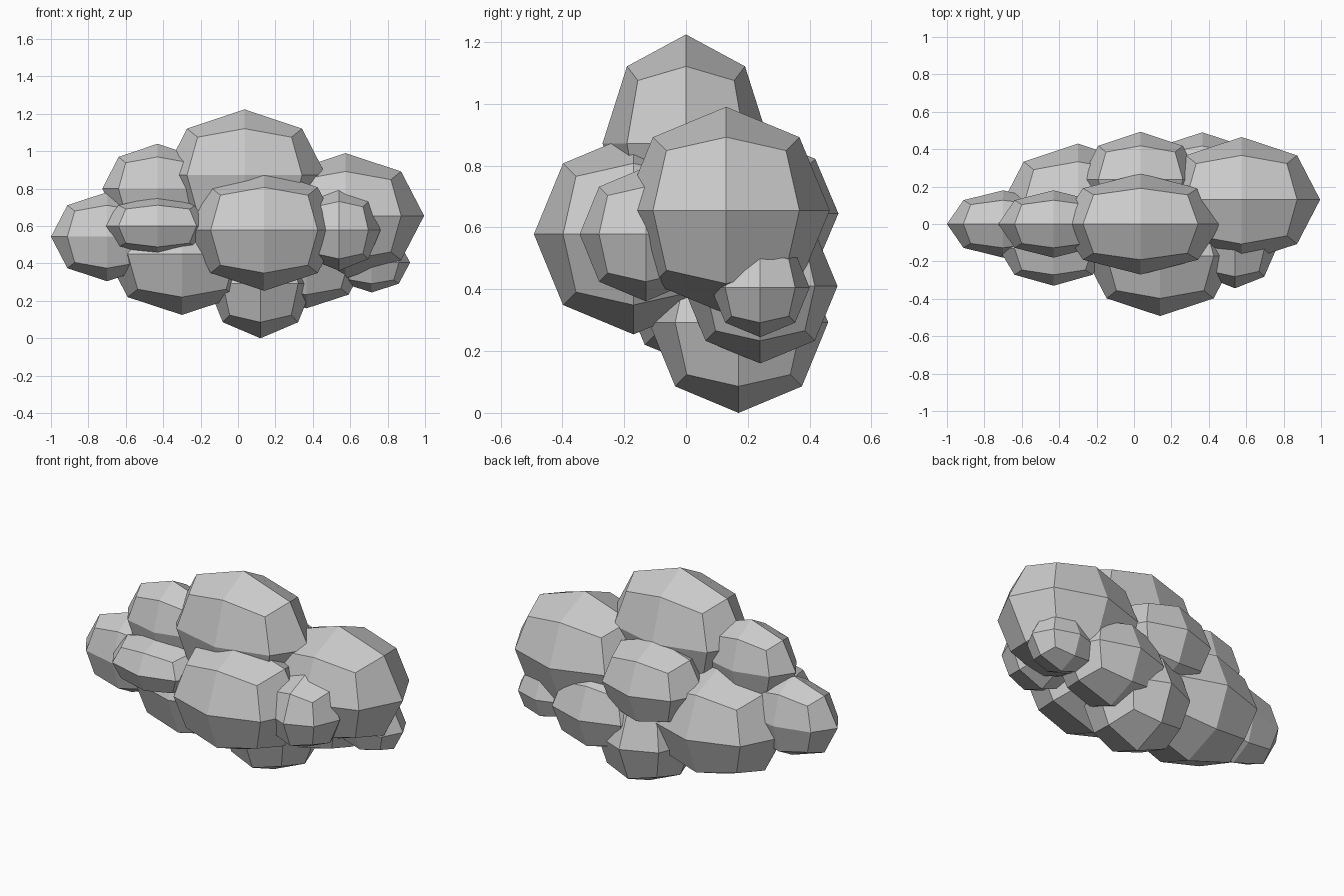
import bpy, bmesh

if "Cube" in bpy.data.objects:
    bpy.data.objects.remove(bpy.data.objects["Cube"])

def puff(name, centre, radii):
    # low-poly puff: cube split once per edge, rounded to a 24-face ball, then stretched
    bm = bmesh.new()
    bmesh.ops.create_cube(bm, size=2)
    bmesh.ops.subdivide_edges(bm, edges=bm.edges[:], cuts=1, use_grid_fill=True)
    for v in bm.verts:
        n = v.co.normalized()
        v.co = [c + r * k for c, r, k in zip(centre, radii, n)]
    me = bpy.data.meshes.new(name)
    bm.to_mesh(me)
    bm.free()
    bpy.context.collection.objects.link(bpy.data.objects.new(name, me))

# cloud puffs: name, centre, radii
for p in [
    ("top_puff", (.035, 0, .872), (.435, .27, .352)),
    ("right_puff", (.575, .13, .655), (.42, .335, .335)),
    ("front_puff", (.14, -.17, .578), (.405, .322, .324)),
    ("front_right_small_puff", (.54, -.13, .578), (.222, .214, .217)),
    ("front_left_small_puff", (-.43, -.13, .60), (.295, .20, .158)),
    ("upper_left_puff", (-.43, 0, .80), (.295, .18, .24)),
    ("left_end_puff", (-.70, 0, .543), (.30, .18, .238)),
    ("lower_left_puff", (-.30, .10, .45), (.41, .33, .325)),
    ("bottom_puff", (.12, .17, .293), (.285, .29, .293)),
    ("lower_right_small_puff", (.715, .24, .405), (.205, .16, .16)),
    ("lower_back_puff", (.365, .24, .41), (.32, .25, .25)),
    ("back_puff", (.035, .237, .645), (.32, .256, .25)),
]:
    puff(*p)
